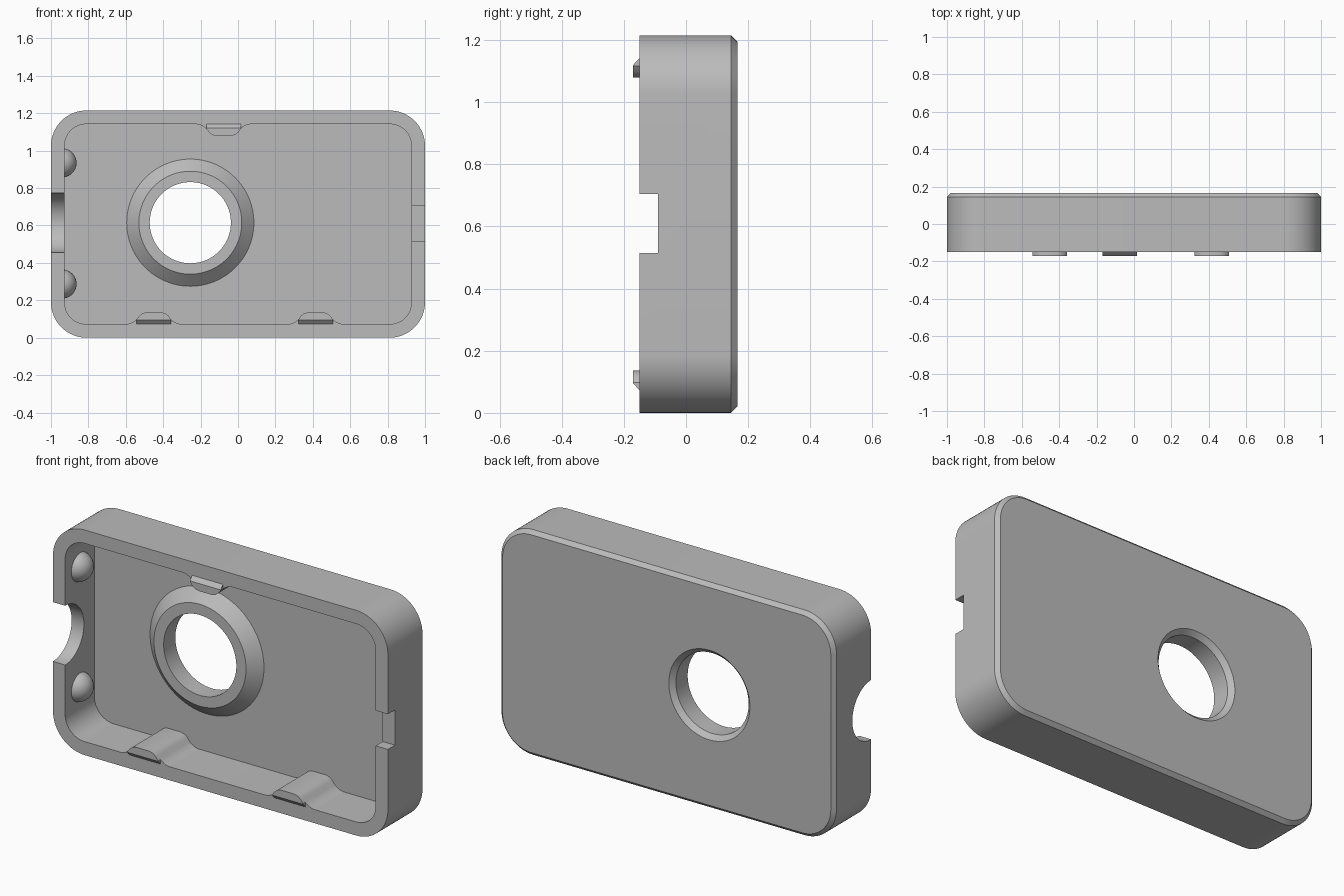
import bpy, bmesh, math
from mathutils import Vector

if "Cube" in bpy.data.objects:
    bpy.data.objects.remove(bpy.data.objects["Cube"])

grey = bpy.data.materials.new("plain grey")
grey.diffuse_color = (0.5, 0.5, 0.5, 1)
grey.use_nodes = True
grey.node_tree.nodes["Principled BSDF"].inputs["Base Color"].default_value = grey.diffuse_color
CZ = 0.6075                       # mid height of the case
FRONT, FLOOR, BACK = -0.15, 0.10, 0.165
HOLE = (-0.255, 0.615)            # x, z of the round opening


def finish(name, bm):
    bmesh.ops.recalc_face_normals(bm, faces=bm.faces)
    me = bpy.data.meshes.new(name)
    bm.to_mesh(me)
    bm.free()
    me.materials.append(grey)
    ob = bpy.data.objects.new(name, me)
    bpy.context.collection.objects.link(ob)
    return ob


def loft(name, loops, cyclic=False):
    """Skin equal-length loops; cap both ends, or join last to first."""
    bm = bmesh.new()
    rings = [[bm.verts.new(p) for p in loop] for loop in loops]
    n = len(rings[0])
    pairs = list(zip(rings, rings[1:])) + ([(rings[-1], rings[0])] if cyclic else [])
    for a, b in pairs:
        for i in range(n):
            j = (i + 1) % n
            bm.faces.new((a[i], a[j], b[j], b[i]))
    if not cyclic:
        bm.faces.new(rings[0])
        bm.faces.new(rings[-1])
    return finish(name, bm)


def rounded_rect(hw, hh, r, y, seg=16):
    pts = []
    for k, (sx, sz) in enumerate(((1, 1), (-1, 1), (-1, -1), (1, -1))):
        for i in range(seg + 1):
            a = math.pi / 2 * (k + i / seg)
            pts.append((sx * (hw - r) + r * math.cos(a), y,
                        CZ + sz * (hh - r) + r * math.sin(a)))
    return pts


def circle(r, y, n=96):
    return [(HOLE[0] + r * math.cos(2 * math.pi * i / n), y,
             HOLE[1] + r * math.sin(2 * math.pi * i / n)) for i in range(n)]


def box(name, x0, x1, y0, y1, z0, z1):
    return loft(name, [[(x, y0, z0), (x, y1, z0), (x, y1, z1), (x, y0, z1)]
                       for x in (x0, x1)])


def smooth(ob):
    bpy.ops.object.select_all(action='DESELECT')
    ob.select_set(True)
    bpy.context.view_layer.objects.active = ob
    bpy.ops.object.shade_smooth_by_angle(angle=math.radians(28))


# Hollow tray with a chamfered back edge
H = 0.6075
tray = loft("case_shell", [
    rounded_rect(0.98, H - 0.02, 0.17, BACK),
    rounded_rect(1.0, H, 0.19, BACK - 0.02),
    rounded_rect(1.0, H, 0.19, FRONT),
    rounded_rect(0.927, H - 0.073, 0.115, FRONT),
    rounded_rect(0.927, H - 0.073, 0.115, FLOOR)])

# Cutters: chamfered round opening, half-round side notch, square side notch
arc = [(FRONT + 0.16 * math.cos(2 * math.pi * i / 64),
        0.615 + 0.16 * math.sin(2 * math.pi * i / 64)) for i in range(64)]
cutters = [
    loft("opening_cutter", [circle(0.217, 0.0), circle(0.217, BACK - 0.025),
                            circle(0.242, BACK), circle(0.242, BACK + 0.05)]),
    loft("round_notch_cutter", [[(x, y, z) for y, z in arc] for x in (-1.1, -0.88)]),
    box("square_notch_cutter", 0.88, 1.1, -0.3, -0.09, 0.515, 0.705)]
bpy.context.view_layer.objects.active = tray
for c in cutters:
    m = tray.modifiers.new("cut", 'BOOLEAN')
    m.operation, m.solver, m.object = 'DIFFERENCE', 'EXACT', c
    bpy.ops.object.modifier_apply(modifier=m.name)
for c in cutters:
    bpy.data.objects.remove(c)
smooth(tray)

# Raised conical collar round the opening
smooth(loft("opening_collar", [circle(0.217, FLOOR), circle(0.217, 0.04),
                               circle(0.275, 0.04), circle(0.34, FLOOR)], cyclic=True))

# Snap ribs on the inner walls, each with a bevelled lug past the rim
half = [(0.145, 0), (0.127, 0.003), (0.108, 0.012), (0.092, 0.025),
        (0.078, 0.044), (0.062, 0.057), (0.04, 0.063)]
rib = half + [(-x, h) for x, h in reversed(half)]
tip = [(0.092, 0)] + half[3:]
tip = tip + [(-x, h) for x, h in reversed(tip)]
for label, cx, wall, s in (("lower_left", -0.45, 0.073, 1),
                           ("lower_right", 0.415, 0.073, 1),
                           ("upper", -0.077, 2 * H - 0.073, -1)):
    smooth(loft(label + "_snap_rib", [[(cx + x, y, wall + s * h) for x, h in rib]
                                      for y in (FRONT, FLOOR)]))
    smooth(loft(label + "_snap_lug", [
        [(cx + x, FRONT, wall + s * h) for x, h in tip],
        [(cx + x, FRONT - 0.02, wall + s * max(h, 0.022)) for x, h in tip]]))

# Domed bumps on the left inner wall
for label, z in (("lower", 0.287), ("upper", 0.935)):
    bm = bmesh.new()
    bmesh.ops.create_uvsphere(bm, u_segments=32, v_segments=20, radius=0.078)
    bmesh.ops.translate(bm, verts=bm.verts, vec=Vector((-0.941, -0.02, z)))
    bmesh.ops.bisect_plane(bm, geom=bm.verts[:] + bm.edges[:] + bm.faces[:],
                           plane_co=(-0.929, 0, 0), plane_no=(1, 0, 0), clear_inner=True)
    smooth(finish(label + "_bump", bm))
